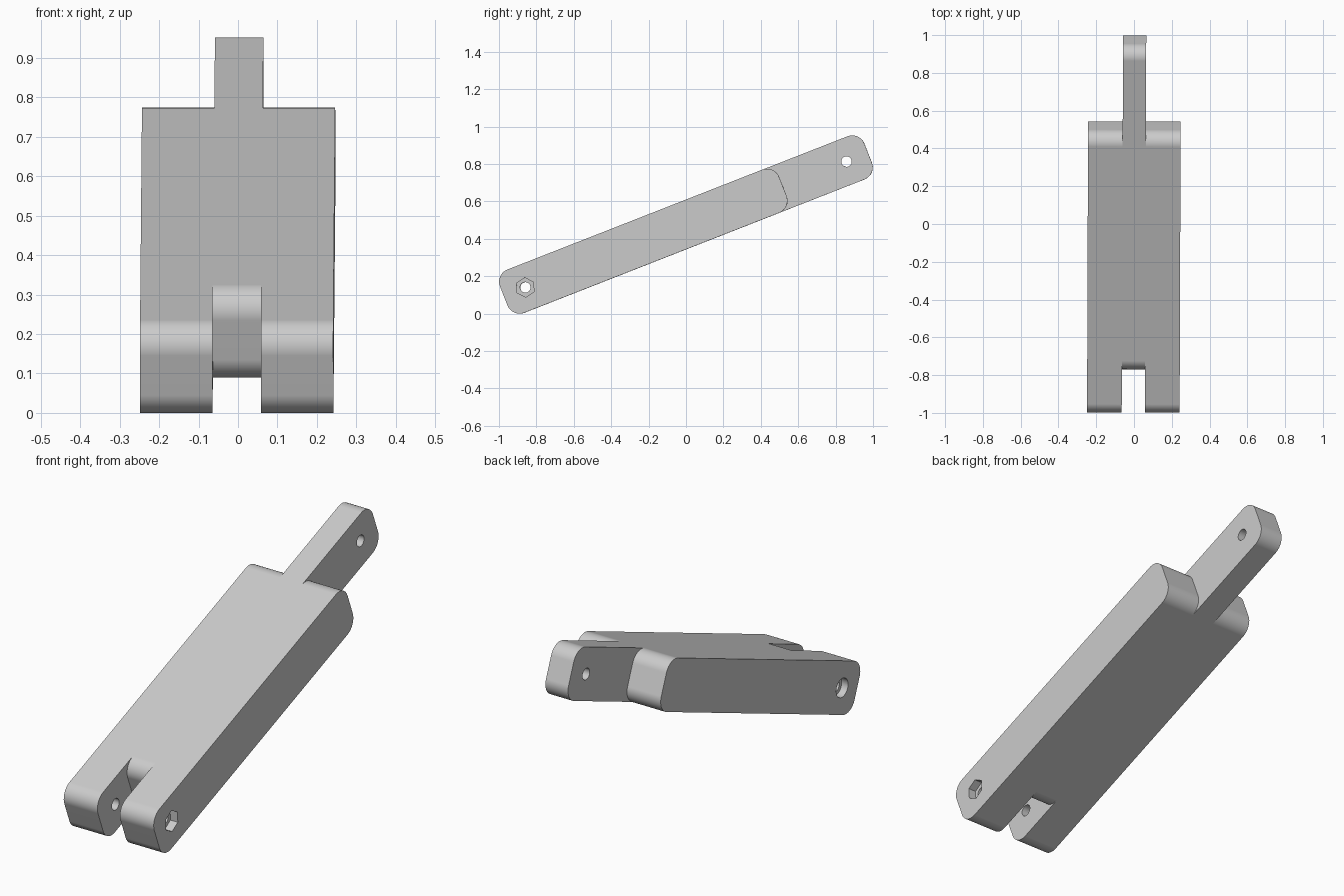
import bpy
import bmesh
from math import cos, sin, pi, radians
from mathutils import Matrix

cube = bpy.data.objects.get("Cube")
if cube:
    bpy.data.objects.remove(cube, do_unlink=True)

# Main dimensions, measured along the untilted link
TILT = radians(21.4)
HEIGHT = 0.248
HALF_WIDTH = 0.245
HALF_TONGUE = 0.0615
CORNER = 0.07
FRONT, BACK = -1.046, 1.046
SLOT_END = -0.80
BODY_END = 0.557
PIN_Y = 0.922

grey = bpy.data.materials.new("Plain grey")
grey.use_nodes = True
grey.diffuse_color = (0.6, 0.6, 0.6, 1)
grey.node_tree.nodes["Principled BSDF"].inputs["Base Color"].default_value = grey.diffuse_color


def prism(name, outline, x0, x1):
    """Extrude a y-z outline from x0 to x1."""
    bm = bmesh.new()
    face = bm.faces.new([bm.verts.new((x0, y, z)) for y, z in outline])
    result = bmesh.ops.extrude_face_region(bm, geom=[face])
    for item in result["geom"]:
        if isinstance(item, bmesh.types.BMVert):
            item.co.x = x1
    bmesh.ops.recalc_face_normals(bm, faces=bm.faces)
    mesh = bpy.data.meshes.new(name)
    bm.to_mesh(mesh)
    bm.free()
    mesh.materials.append(grey)
    obj = bpy.data.objects.new(name, mesh)
    bpy.context.collection.objects.link(obj)
    return obj


def rounded_bar(y0, y1, steps=10):
    """Outline of a bar with four rounded corners."""
    cz = HEIGHT / 2 - CORNER
    centres = [(y1 - CORNER, cz), (y0 + CORNER, cz),
               (y0 + CORNER, -cz), (y1 - CORNER, -cz)]
    points = []
    for i, (cy, z) in enumerate(centres):
        for s in range(steps + 1):
            a = (i + s / steps) * pi / 2
            points.append((cy + CORNER * cos(a), z + CORNER * sin(a)))
    return points


def disc(y, radius, sides=32, turn=0.0):
    return [(y + radius * cos(turn + 2 * pi * i / sides),
             radius * sin(turn + 2 * pi * i / sides)) for i in range(sides)]


def combine(target, tool, operation):
    """Apply a boolean and remove the tool object."""
    tool.hide_render = True
    mod = target.modifiers.new(operation.lower(), 'BOOLEAN')
    mod.operation = operation
    mod.solver = 'EXACT'
    mod.object = tool
    bpy.context.view_layer.objects.active = target
    bpy.ops.object.modifier_apply(modifier=mod.name)
    bpy.data.objects.remove(tool, do_unlink=True)


# Central bar with the tongue, flanked by two side arms that form the fork
link = prism("link_arm", rounded_bar(SLOT_END, BACK), -HALF_TONGUE, HALF_TONGUE)
for name, x0, x1 in (("right_side_arm", -HALF_WIDTH, -HALF_TONGUE),
                     ("left_side_arm", HALF_TONGUE, HALF_WIDTH)):
    combine(link, prism(name, rounded_bar(FRONT, BODY_END), x0, x1), 'UNION')

# Pin holes through the fork and the tongue
for y in (-PIN_Y, PIN_Y):
    combine(link, prism("pin_hole_cutter", disc(y, 0.028), -0.4, 0.4), 'DIFFERENCE')

# Hexagonal nut pocket on one side, round bolt-head recess on the other
nut = disc(-PIN_Y, 0.052, 6, radians(93) - TILT)
combine(link, prism("nut_pocket_cutter", nut, HALF_WIDTH - 0.04, 0.4), 'DIFFERENCE')
head = disc(-PIN_Y, 0.046)
combine(link, prism("bolt_recess_cutter", head, -0.4, 0.035 - HALF_WIDTH), 'DIFFERENCE')

# Tilt the link and rest it on the ground
link.data.transform(Matrix.Rotation(-0.0035, 4, 'Z') @ Matrix.Rotation(TILT, 4, 'X'))
lowest = min(v.co.z for v in link.data.vertices)
link.data.transform(Matrix.Translation((0, 0, -lowest)))

# Smooth rounded ends with crisp edges
bpy.ops.object.select_all(action='DESELECT')
link.select_set(True)
bpy.context.view_layer.objects.active = link
bpy.ops.object.shade_smooth_by_angle(angle=radians(30))
normals = link.modifiers.new("flat_face_normals", 'WEIGHTED_NORMAL')
normals.keep_sharp = True
